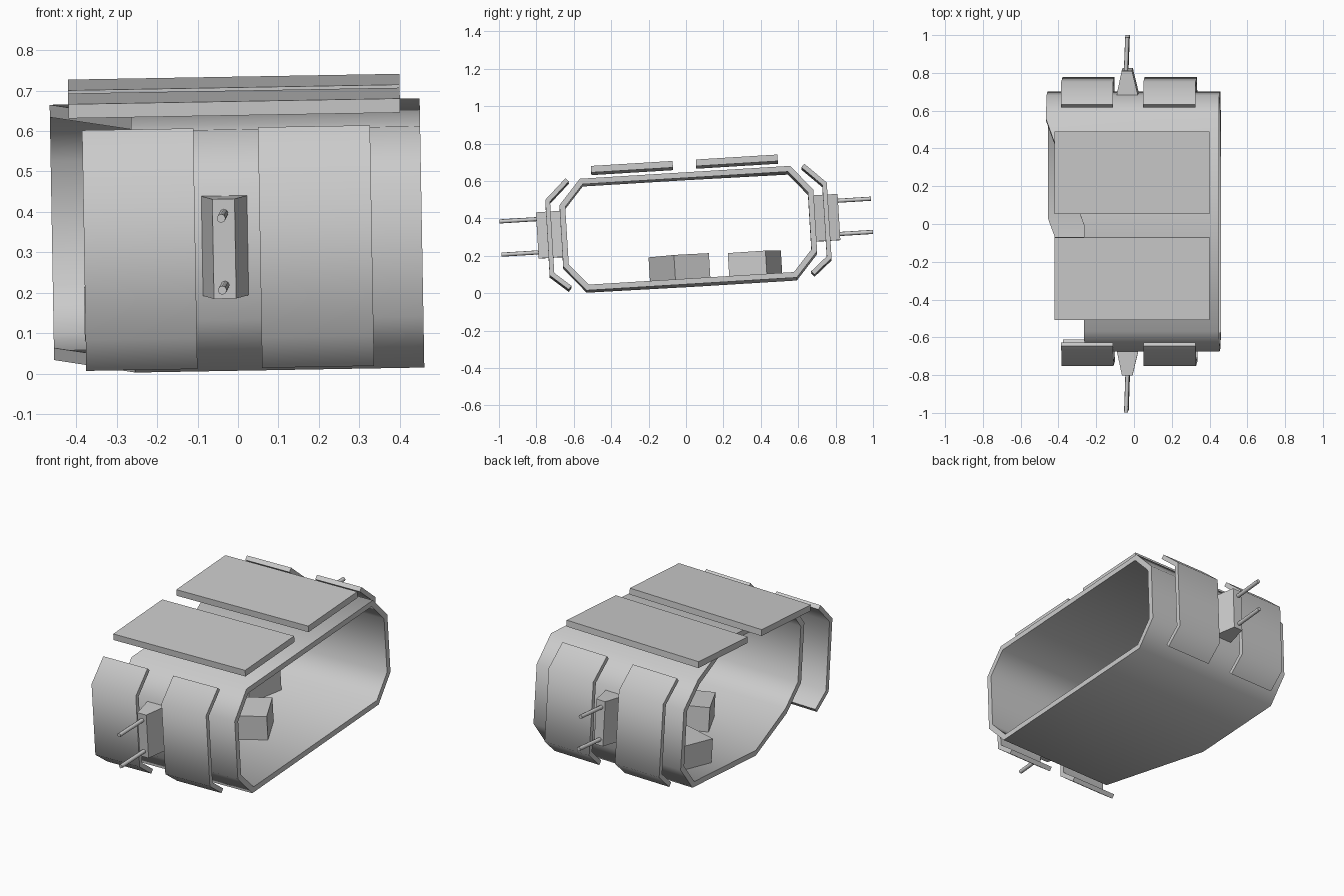
import bpy, bmesh, math
from mathutils import Matrix, Vector

if "Cube" in bpy.data.objects:
    bpy.data.objects.remove(bpy.data.objects["Cube"])

# Whole model leans slightly about x and y
TILT = (Matrix.Translation((0, 0.0125, 0.34))
        @ Matrix.Rotation(math.radians(-1), 4, 'Y')
        @ Matrix.Rotation(math.radians(3.5), 4, 'X'))


def finish(name, bm, smooth=False):
    bmesh.ops.recalc_face_normals(bm, faces=bm.faces)
    me = bpy.data.meshes.new(name)
    bm.to_mesh(me)
    bm.free()
    me.transform(TILT)
    ob = bpy.data.objects.new(name, me)
    bpy.context.collection.objects.link(ob)
    if smooth:
        bpy.ops.object.select_all(action='DESELECT')
        ob.select_set(True)
        bpy.context.view_layer.objects.active = ob
        bpy.ops.object.shade_smooth_by_angle(angle=math.radians(60))
    return ob


def offset(pts, d, closed):
    """Mitred offset of a (y, z) polyline to its left side."""
    n, out = len(pts), []
    v = [Vector(p) for p in pts]
    for i in range(n):
        dirs = []
        if closed or i > 0:
            dirs.append((v[i] - v[i - 1]).normalized())
        if closed or i < n - 1:
            dirs.append((v[(i + 1) % n] - v[i]).normalized())
        normals = [Vector((-t.y, t.x)) for t in dirs]
        m = sum(normals, Vector((0, 0))).normalized()
        out.append(v[i] + m * (d / m.dot(normals[0])))
    return out


def band(name, pts, x0s, x1, thick, closed):
    """Bent sheet along x; x0s gives the -x end for each profile point."""
    bm = bmesh.new()
    rings = []
    for prof in (pts, offset(pts, thick, closed)):
        for xs in (x0s, [x1] * len(pts)):
            rings.append([bm.verts.new((x, p[0], p[1])) for x, p in zip(xs, prof)])
    a, b, c, d = rings                       # outer -x, outer +x, inner -x, inner +x
    n = len(pts)
    for i in range(n if closed else n - 1):
        j = (i + 1) % n
        for p, q in ((a, b), (d, c), (c, a), (b, d)):
            bm.faces.new((p[i], p[j], q[j], q[i]))
    if not closed:
        for i in (0, n - 1):
            bm.faces.new((a[i], b[i], d[i], c[i]))
    return finish(name, bm, True)


def box(name, size, loc, yaw=0):
    bm = bmesh.new()
    m = (Matrix.Translation(loc) @ Matrix.Rotation(math.radians(yaw), 4, 'Z')
         @ Matrix.Diagonal((*size, 1)))
    bmesh.ops.create_cube(bm, size=1, matrix=m)
    return finish(name, bm)


# Hull shell: chamfered tube, with the front half cut back at the -x end
W, S, F, H = 0.68, 0.165, 0.563, 0.299
hull = [(0, -H), (F, -H), (W, -S), (W, S), (F, H),
        (0, H), (-F, H), (-W, S), (-W, -S), (-F, -H)]
ends = [-0.46] * 5 + [-0.26] * 5
band("hull_shell", hull, ends, 0.455, 0.03, True)

# Roof plates
for label, s in (("front", -1), ("back", 1)):
    box(label + "_roof_plate", (0.82, 0.437, 0.035), (-0.004, s * 0.281, 0.347))

# Side armour, mounts and rods on both sides
for label, s, tip in (("front", -1, 1.005), ("back", 1, 0.985)):
    prof = [(s * 0.658, -0.287), (s * 0.755, -0.205), (s * 0.754, 0.2), (s * 0.64, 0.308)]
    for side, x0, x1 in (("left", -0.381, -0.106), ("right", 0.054, 0.331)):
        band(f"{label}_{side}_side_panel", prof, [x0] * 4, x1, s * 0.025, False)

    # Tapered mount
    bm = bmesh.new()
    outline = [(-0.09, 0.675), (0.025, 0.675), (-0.007, 0.808), (-0.062, 0.808)]
    base = bm.faces.new([bm.verts.new((x, s * y, -0.105)) for x, y in outline])
    ext = bmesh.ops.extrude_face_region(bm, geom=[base], use_keep_orig=True)
    bmesh.ops.translate(bm, vec=(0, 0, 0.247),
                        verts=[g for g in ext["geom"] if isinstance(g, bmesh.types.BMVert)])
    finish(label + "_mount", bm)

    # Pair of rods
    for pos, z in (("upper", 0.106), ("lower", -0.072)):
        p0 = Vector((-0.037 - s * 0.004, s * 0.78, z))
        p1 = Vector((-0.037 + s * 0.004, s * tip, z))
        d = p1 - p0
        bm = bmesh.new()
        m = Matrix.Translation((p0 + p1) / 2) @ d.to_track_quat('Z', 'Y').to_matrix().to_4x4()
        bmesh.ops.create_cone(bm, cap_ends=True, segments=8, radius1=0.011,
                              radius2=0.011, depth=d.length, matrix=m)
        finish(f"{label}_{pos}_rod", bm, True)

# Loose crates on the floor inside
box("middle_crate", (0.30, 0.21, 0.135), (0.04, -0.06, -0.202), 27)
box("rear_crate", (0.30, 0.21, 0.135), (-0.21, 0.345, -0.204), -16)
